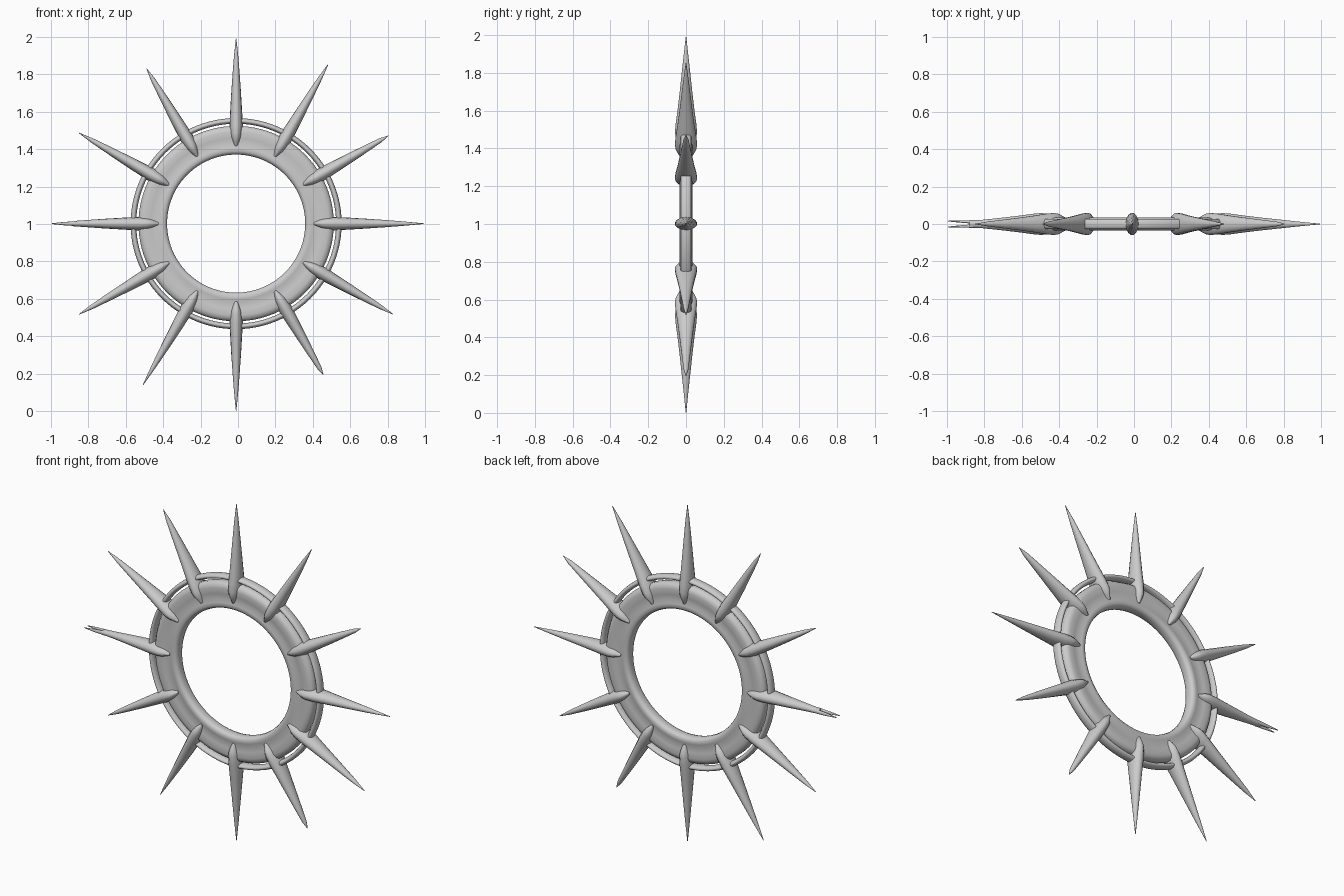
import bpy, bmesh, math
from mathutils import Vector

if "Cube" in bpy.data.objects:
    bpy.data.objects.remove(bpy.data.objects["Cube"])

CENTRE = Vector((-0.01, 0.0, 1.002))


def finish(name, bm):
    bmesh.ops.recalc_face_normals(bm, faces=bm.faces)
    me = bpy.data.meshes.new(name)
    bm.to_mesh(me)
    bm.free()
    ob = bpy.data.objects.new(name, me)
    bpy.context.collection.objects.link(ob)
    bpy.ops.object.select_all(action='DESELECT')
    ob.select_set(True)
    bpy.context.view_layer.objects.active = ob
    bpy.ops.object.shade_smooth_by_angle(angle=math.radians(50))
    return ob


def bridge(bm, a, b):
    n = len(a)
    for i in range(n):
        bm.faces.new((a[i], a[(i + 1) % n], b[(i + 1) % n], b[i]))


def ring(name, profile, steps=96):
    """Revolve a closed (radius, depth) profile about the y axis."""
    bm = bmesh.new()
    loops = []
    for k in range(steps):
        a = 2 * math.pi * k / steps
        loops.append([bm.verts.new(CENTRE + Vector((r * math.cos(a), y, r * math.sin(a))))
                      for r, y in profile])
    for k in range(steps):
        bridge(bm, loops[k], loops[(k + 1) % steps])
    return finish(name, bm)


def loft(bm, angle, stations, sides=14):
    """Elliptical loft along a radius: (distance, half width, half depth, y offset)."""
    out = Vector((math.cos(angle), 0, math.sin(angle)))
    side = Vector((-math.sin(angle), 0, math.cos(angle)))
    loops = []
    for r, w, d, y in stations:
        loops.append([bm.verts.new(CENTRE + out * r
                      + side * (w * math.cos(2 * math.pi * i / sides))
                      + Vector((0, y + d * math.sin(2 * math.pi * i / sides), 0)))
                      for i in range(sides)])
    for a, b in zip(loops, loops[1:]):
        bridge(bm, a, b)
    bm.faces.new(loops[0])
    bm.faces.new(loops[-1])


# Broad inner band with a raised inner lip and a shallow channel
half = [(0.369, 0.012), (0.374, 0.026), (0.387, 0.034), (0.405, 0.033),
        (0.425, 0.027), (0.455, 0.031), (0.49, 0.035), (0.51, 0.029), (0.522, 0.014)]
ring("inner_band", half + [(r, -y) for r, y in reversed(half)])

# Thin outer rail, separated from the band by a narrow gap
rail = [(0.549 + 0.015 * math.cos(t), 0.028 * math.sin(t))
        for t in (2 * math.pi * i / 16 for i in range(16))]
ring("outer_rail", rail)

# Twelve spikes straddling the band, with slightly uneven lengths
lengths = [1.005, 0.94, 0.983, 0.988, 0.957, 0.97, 0.985, 0.97, 0.995, 1.0, 0.93, 0.967]
for k, tip in enumerate(lengths):
    bm = bmesh.new()
    base = [(0.415, 0.010, 0.036, 0), (0.44, 0.022, 0.048, 0), (0.46, 0.029, 0.057, 0),
            (0.485, 0.034, 0.060, 0), (0.53, 0.036, 0.056, 0), (0.60, 0.032, 0.046, 0),
            (0.70, 0.026, 0.034, 0), (0.80, 0.019, 0.023, 0)]
    angle = math.radians(30 * k)
    if k == 6:
        # The left spike ends in two prongs, one in front of the other
        loft(bm, angle, base + [(0.87, 0.014, 0.020, 0)])
        for y in (-0.011, 0.011):
            loft(bm, angle, [(0.85, 0.013, 0.010, y), (0.92, 0.009, 0.006, y * 1.2),
                             (tip, 0.002, 0.002, y * 1.4)], 10)
    else:
        loft(bm, angle, base + [(0.89, 0.012, 0.013, 0), (tip, 0.0015, 0.0015, 0)])
    finish(f"spike_{k + 1:02d}", bm)
